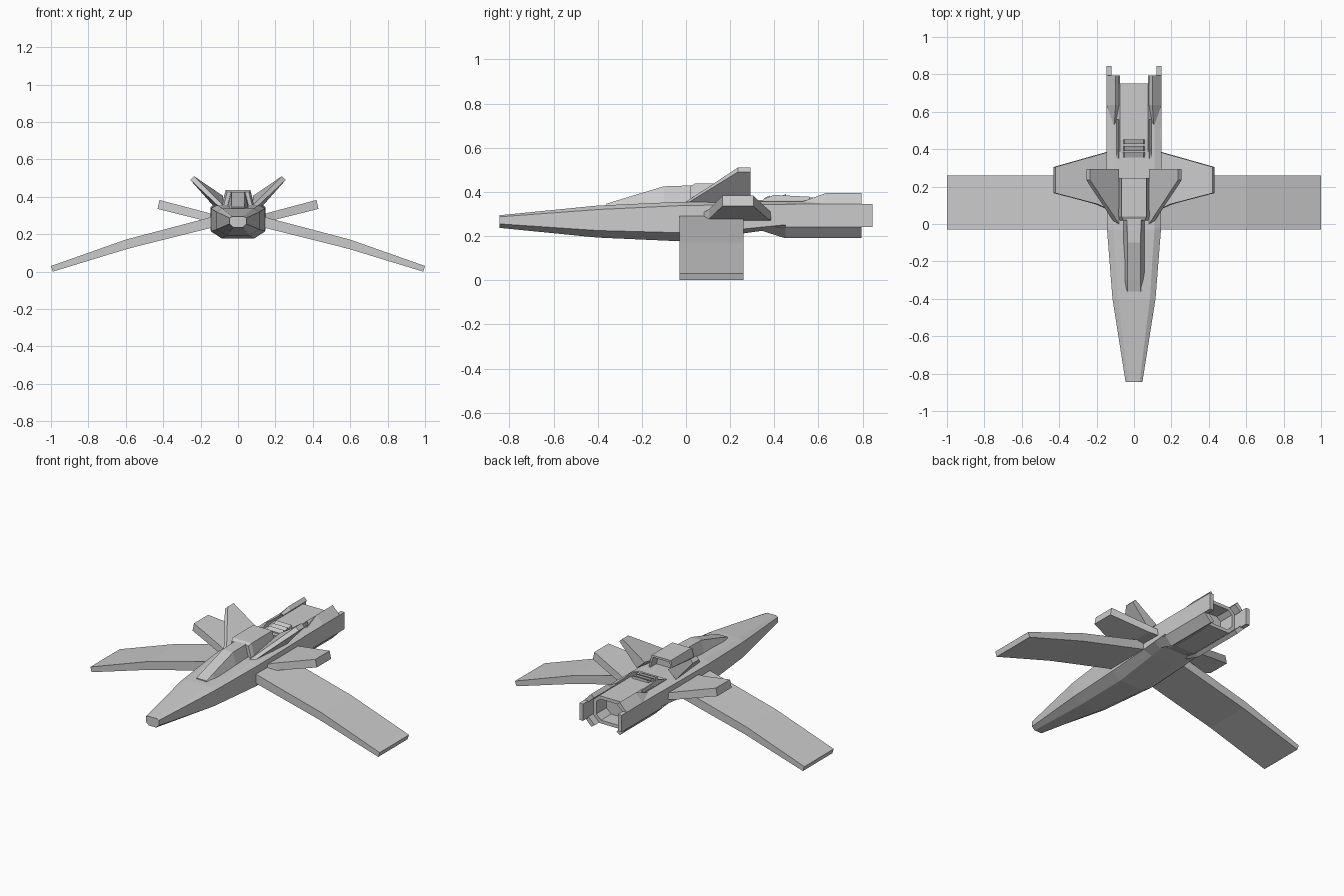
import bpy, bmesh


def loft(name, rings, mirror=False, recess=None):
    """Skin a list of equal-length point rings and cap the ends.
    recess=(inset, depth) hollows the last cap inwards along -y."""
    bm = bmesh.new()
    vr = [[bm.verts.new(p) for p in r] for r in rings]
    n = len(rings[0])
    for a, b in zip(vr, vr[1:]):
        for i in range(n):
            j = (i + 1) % n
            bm.faces.new((a[i], a[j], b[j], b[i]))
    bm.faces.new(vr[0])
    end = bm.faces.new(vr[-1])
    bmesh.ops.recalc_face_normals(bm, faces=bm.faces)
    if recess:
        bmesh.ops.inset_region(bm, faces=[end], thickness=recess[0])
        inner = bmesh.ops.extrude_discrete_faces(bm, faces=[end])["faces"][0]
        bmesh.ops.translate(bm, verts=inner.verts, vec=(0, -recess[1], 0))
    me = bpy.data.meshes.new(name)
    bm.to_mesh(me)
    bm.free()
    ob = bpy.data.objects.new(name, me)
    bpy.context.collection.objects.link(ob)
    if mirror:
        ob.modifiers.new("mirror", "MIRROR")
    return ob


def octagon(y, w, top, bot, zb, zl, zu, zt):
    return [(-bot, y, zb), (bot, y, zb), (w, y, zl), (w, y, zu),
            (top, y, zt), (-top, y, zt), (-w, y, zu), (-w, y, zl)]


def trapezoid(y, base, top, z0, z1):
    return [(-base, y, z0), (base, y, z0), (top, y, z1), (-top, y, z1)]


def section(y, pts):
    return [(x, y, z) for x, z in pts]


def box(name, x0, x1, y0, y1, z0, z1, mirror=False):
    pts = [(x0, z0), (x1, z0), (x1, z1), (x0, z1)]
    return loft(name, [section(y0, pts), section(y1, pts)], mirror)


# Main hull: faceted, long tapering nose, underside rising to the rear
loft("hull", [octagon(*s) for s in (
    (-0.845, .045, .030, .025, .237, .255, .287, .294),
    (-0.40, .115, .085, .060, .193, .225, .320, .338),
    (-0.02, .145, .110, .085, .176, .215, .338, .355),
    (0.26, .147, .110, .088, .212, .232, .342, .357),
    (0.62, .145, .110, .090, .262, .268, .345, .357))])

# Canopy and the block behind it, open at the rear
loft("canopy", [trapezoid(*s) for s in (
    (-.36, .040, .035, .325, .346), (-.30, .060, .035, .325, .365),
    (-.10, .060, .035, .335, .425), (.05, .060, .038, .34, .43))])
loft("dorsal_block", [trapezoid(*s) for s in (
    (.02, .080, .058, .34, .425), (.04, .088, .066, .34, .437),
    (.245, .090, .066, .34, .437))], recess=(.016, .06))

# Main wings, drooping, thinner toward the tip
loft("main_wing", [[(xt, -.03, zt), (xt, .26, zt), (xb, .26, zb), (xb, -.03, zb)]
                   for xt, zt, xb, zb in ((.13, .295, .12, .240),
                                          (.60, .171, .59, .122),
                                          (1.0, .030, .99, .0))], True)

# Short upper wings, swept on both edges
loft("upper_wing", [
    [(.12, .07, .302), (.12, .39, .302), (.13, .39, .268), (.13, .07, .268)],
    [(.19, .105, .322), (.19, .37, .322), (.20, .37, .278), (.20, .105, .278)],
    [(.42, .165, .383), (.42, .305, .383), (.43, .305, .335), (.43, .165, .335)]], True)

# Splayed tail fins
loft("tail_fin", [
    [(.08, .0, .355), (.10, .0, .345), (.135, .293, .355), (.08, .293, .405)],
    [(.235, .235, .51), (.255, .235, .49), (.255, .293, .49), (.235, .293, .51)]], True)

# Engine tube with hollow nozzle
loft("engine", [octagon(*s) for s in (
    (.32, .110, .075, .060, .240, .260, .330, .355),
    (.45, .115, .075, .070, .203, .245, .340, .374),
    (.75, .115, .075, .070, .203, .245, .340, .374))], recess=(.022, .10))

# Long plates on the engine sides
loft("side_plate", [section(y, [(x, .24), (.146, .24), (.146, .345), (x, .345)])
                    for y, x in ((.45, .12), (.845, .12))], True)
# Diagonal petals around the nozzle
petal_top = [(.146, .345), (.098, .395), (.080, .374), (.118, .340)]
loft("upper_petal", [
    section(.53, [(.112, .354), (.106, .357), (.100, .354), (.106, .348)]),
    section(.635, petal_top), section(.795, petal_top)], True)
petal_low = [(.146, .240), (.098, .190), (.075, .205), (.118, .247)]
loft("lower_petal", [
    section(.34, [(.143, .245), (.098, .225), (.090, .235), (.118, .252)]),
    section(.45, petal_low), section(.795, petal_low)], True)

# Rear deck details: rails, raised base, stepped vents
box("deck_plate", -.095, .095, .33, .56, .345, .364)
loft("deck_rail", [
    section(.35, [(.078, .35), (.097, .35), (.094, .368), (.082, .368)]),
    section(.40, [(.078, .35), (.097, .35), (.090, .386), (.082, .386)]),
    section(.56, [(.078, .35), (.097, .35), (.090, .378), (.082, .378)])], True)
for i in range(3):
    y = .355 + i * .036
    loft("vent_step_%d" % (i + 1), [trapezoid(y, .062, .052, .35, .372 + i * .004),
                                    trapezoid(y + .026, .062, .052, .35, .384 + i * .003)])
